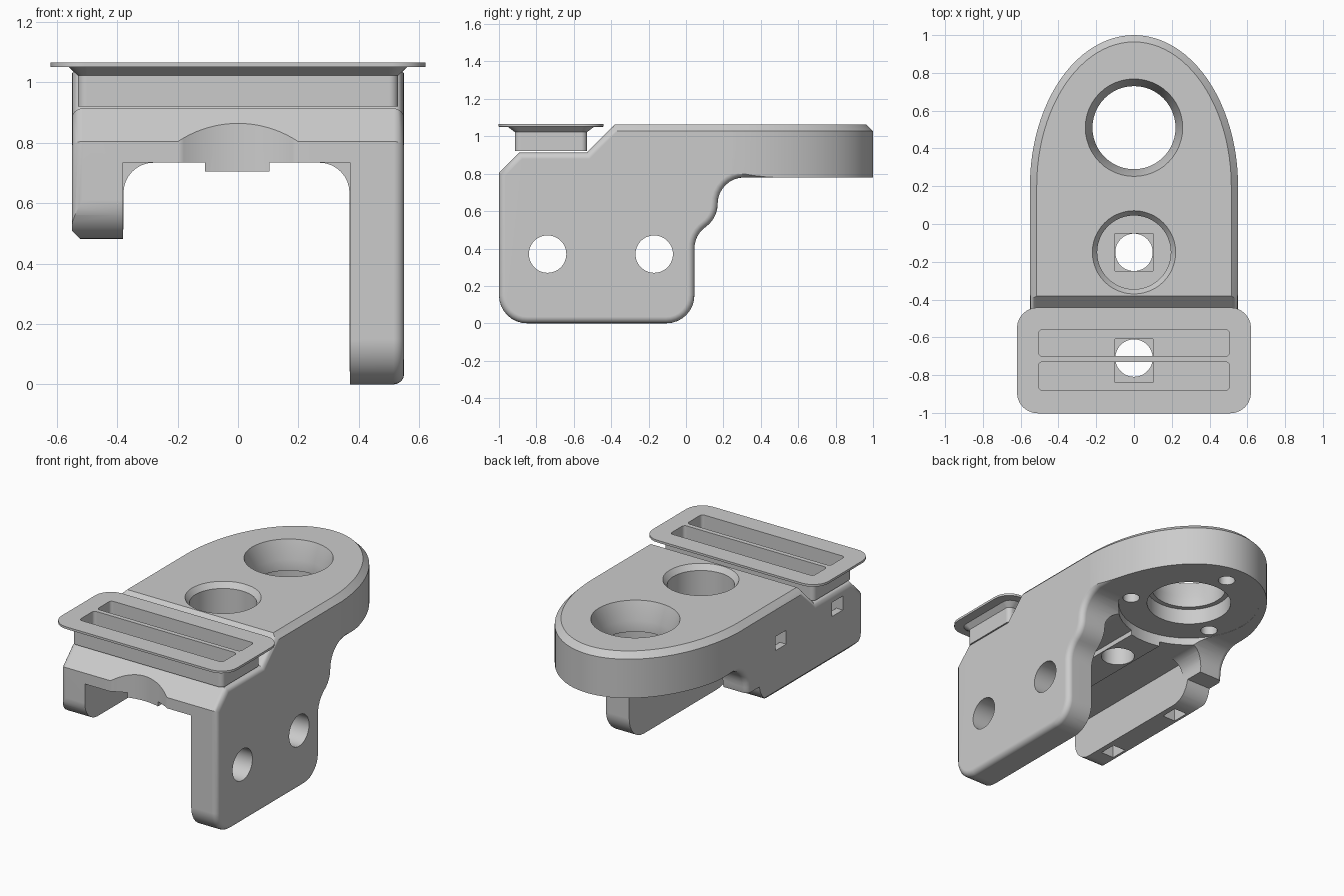
import bpy, bmesh, math
from mathutils import Vector

if "Cube" in bpy.data.objects:
    bpy.data.objects.remove(bpy.data.objects["Cube"], do_unlink=True)

grey = bpy.data.materials.new("plain grey")
grey.use_nodes = True
grey.diffuse_color = (0.6, 0.6, 0.6, 1)
grey.node_tree.nodes["Principled BSDF"].inputs["Base Color"].default_value = (0.6, 0.6, 0.6, 1)


def arc(cx, cy, r, a0, a1, n=8, ry=None):
    ry = ry or r
    angles = [math.radians(a0 + (a1 - a0) * i / n) for i in range(n + 1)]
    return [(cx + r * math.cos(a), cy + ry * math.sin(a)) for a in angles]


def rounded_rect(cx, cy, hx, hy, r):
    pts = []
    for sx, sy, a in ((1, 1, 0), (-1, 1, 90), (-1, -1, 180), (1, -1, 270)):
        pts += arc(cx + sx * (hx - r), cy + sy * (hy - r), r, a, a + 90, 6)
    return pts


def inset(pts, d):
    """Shrink a counter-clockwise outline by a distance."""
    out = []
    for i, p in enumerate(pts):
        e1 = (p - pts[i - 1]).normalized()
        e2 = (pts[(i + 1) % len(pts)] - p).normalized()
        n1, n2 = Vector((-e1.y, e1.x)), Vector((-e2.y, e2.x))
        out.append(p + (n1 + n2) * d / (1 + n1.dot(n2)))
    return out


def loft(name, rings):
    """Skin equal-length closed rings of 3D points and cap both ends."""
    bm = bmesh.new()
    loops = [[bm.verts.new(p) for p in ring] for ring in rings]
    n = len(loops[0])
    for a, b in zip(loops, loops[1:]):
        for i in range(n):
            j = (i + 1) % n
            bm.faces.new((a[i], a[j], b[j], b[i]))
    bm.faces.new(loops[0][::-1])
    bm.faces.new(loops[-1])
    bmesh.ops.recalc_face_normals(bm, faces=bm.faces)
    mesh = bpy.data.meshes.new(name)
    bm.to_mesh(mesh)
    bm.free()
    mesh.materials.append(grey)
    obj = bpy.data.objects.new(name, mesh)
    bpy.context.collection.objects.link(obj)
    return obj


def prism(name, pts, axis, layers):
    """Stack an outline along an axis; each layer is (depth, inset)."""
    clean = []
    for p in map(Vector, pts):
        if not clean or (p - clean[-1]).length > 0.004:
            clean.append(p)
    place = {'x': lambda p, d: (d, p.x, p.y),
             'y': lambda p, d: (p.x, d, p.y),
             'z': lambda p, d: (p.x, p.y, d)}[axis]
    return loft(name, [[place(p, d) for p in (inset(clean, s) if s else clean)]
                       for d, s in layers])


def cutter(pts, axis, lo, hi):
    return prism("cutter", pts, axis, [(lo, 0), (hi, 0)])


def box(x0, x1, y0, y1, z0, z1):
    return cutter([(x0, y0), (x1, y0), (x1, y1), (x0, y1)], 'z', z0, z1)


def bore(cx, cy, steps, n=48):
    """Stepped round cutter from (radius, height) pairs."""
    ring = [2 * math.pi * i / n for i in range(n)]
    return loft("cutter", [[(cx + r * math.cos(a), cy + r * math.sin(a), z) for a in ring]
                           for r, z in steps])


def combine(obj, tool, operation='DIFFERENCE'):
    """Apply a boolean, with a second solver if the first returns nothing."""
    for solver in ('EXACT', 'MANIFOLD'):
        before = obj.data.copy()
        mod = obj.modifiers.new("cut", 'BOOLEAN')
        mod.object, mod.operation, mod.solver = tool, operation, solver
        bpy.context.view_layer.update()
        bpy.context.view_layer.objects.active = obj
        bpy.ops.object.modifier_apply(modifier=mod.name)
        if len(obj.data.polygons):
            break
        obj.data = before
    bpy.data.objects.remove(tool, do_unlink=True)


def finish(obj):
    bpy.ops.object.select_all(action='DESELECT')
    obj.select_set(True)
    bpy.context.view_layer.objects.active = obj
    bpy.ops.object.shade_smooth_by_angle(angle=math.radians(32))
    obj.modifiers.new("even normals", 'WEIGHTED_NORMAL').keep_sharp = True


# Bracket body: side profile with rounded outer edges
side = (arc(-0.85, 0.15, 0.15, 180, 270) + arc(-0.105, 0.15, 0.15, 270, 360)
        + arc(0.185, 0.40, 0.14, 180, 125, 6) + arc(0.019, 0.638, 0.15, -55, 0, 6)
        + arc(0.311, 0.638, 0.142, 180, 90)
        + [(1.05, 0.78), (1.05, 1.064), (-0.38, 1.064), (-0.53, 0.914), (-0.89, 0.914),
           (-1, 0.804)])
rim = [(0.515 + y, 0.035 - x) for x, y in arc(0, 0, 0.035, 0, 90, 4)]
body = prism("bracket_body", side, 'x', [(-d, s) for d, s in reversed(rim)] + rim)

# Plan outline: straight sides, elliptical nose, chamfered top rim
plan = [(-0.551, -1.3), (0.551, -1.3)] + arc(0, 0.2, 0.551, 0, 180, 48, ry=0.8)
combine(body, prism("plan", plan, 'z', [(-0.1, 0), (1.028, 0), (1.1, 0.072)]), 'INTERSECT')

# Channel between the legs, with a central rib and filleted rear corners
rib = [(0.105, 0.735), (0.105, 0.705), (-0.11, 0.705), (-0.11, 0.735)]
square = [(-0.38, -0.1), (0.37, -0.1), (0.37, 0.735)] + rib + [(-0.38, 0.735)]
combine(body, cutter(square, 'y', -1.2, 0.0))
round_top = ([(-0.379, -0.1), (0.369, -0.1)] + arc(0.269, 0.634, 0.1, 0, 90)
             + [(x, z - 0.001) for x, z in rib] + arc(-0.279, 0.634, 0.1, 90, 180))
combine(body, cutter(round_top, 'y', -0.02, 0.5))

# Short right leg
under = ([(-1.2, -0.2), (0.3, -0.2), (0.3, 0.6), (0.046, 0.6)]
         + arc(-0.085, 0.611, 0.13, -5, -90) + arc(-0.87, 0.611, 0.13, 270, 180)
         + [(-1.2, 0.611)])
combine(body, cutter(under, 'x', -0.7, -0.3))
combine(body, cutter([(-0.57, 0.46), (-0.50, 0.46), (-0.57, 0.53)], 'y', -1.2, 0.3))

# Nose: round recess below, stepped and flared main hole, three screw holes
combine(body, bore(0, 0.51, [(0.42, 0.3), (0.42, 0.781)]))
combine(body, bore(0, 0.51, [(0.25, 0.6), (0.25, 0.88), (0.22, 0.88), (0.22, 0.95), (0.26, 1.07)]))
for a in (90, 210, 330):
    x, y = arc(0, 0.51, 0.35, a, a, 1)[0]
    combine(body, bore(x, y, [(0.05, 0.6), (0.05, 0.92)], 24))

# Bolt holes through the top, with square pockets
combine(body, bore(0, -0.15, [(0.195, 0.86), (0.195, 1.03), (0.225, 1.07)]))
combine(body, box(-0.1, 0.1, -0.25, -0.05, 0.83, 0.9))
combine(body, box(-0.1, 0.1, -0.84, -0.61, 0.885, 1.0))
for y in (-0.15, -0.71):
    combine(body, bore(0, y, [(0.099, 0.5), (0.099, 0.95)]))

# Front scallop under the lip
combine(body, bore(0, -1.3, [(0.36, 0.6), (0.36, 1.0)], 96))

# Bolt holes in the long leg, tie channels in the short leg
for y in (-0.74, -0.17):
    combine(body, cutter(arc(y, 0.37, 0.1, 0, 352.5, 47), 'x', 0.2, 0.8))
    combine(body, box(-0.505, -0.415, y - 0.055, y + 0.055, 0.4, 0.86))
    combine(body, box(-0.7, -0.45, y - 0.054, y + 0.054, 0.77, 0.859))
finish(body)

# Slotted clip: neck, flare and flange
layers = [(0.53, 0.1925, 0.03, 0.92), (0.53, 0.1925, 0.03, 1.022), (0.56, 0.23, 0.06, 1.05),
          (0.62, 0.28, 0.11, 1.051), (0.62, 0.28, 0.11, 1.065)]
clip = loft("slotted_clip", [[(x, y, z) for x, y in rounded_rect(0, -0.722, hx, hy, r)]
                             for hx, hy, r, z in layers])
for y0, y1 in ((-0.70, -0.56), (-0.88, -0.73)):
    slot = rounded_rect(0, (y0 + y1) / 2, 0.505, (y1 - y0) / 2, 0.02)
    combine(clip, cutter(slot, 'z', 0.8, 1.2))
finish(clip)
